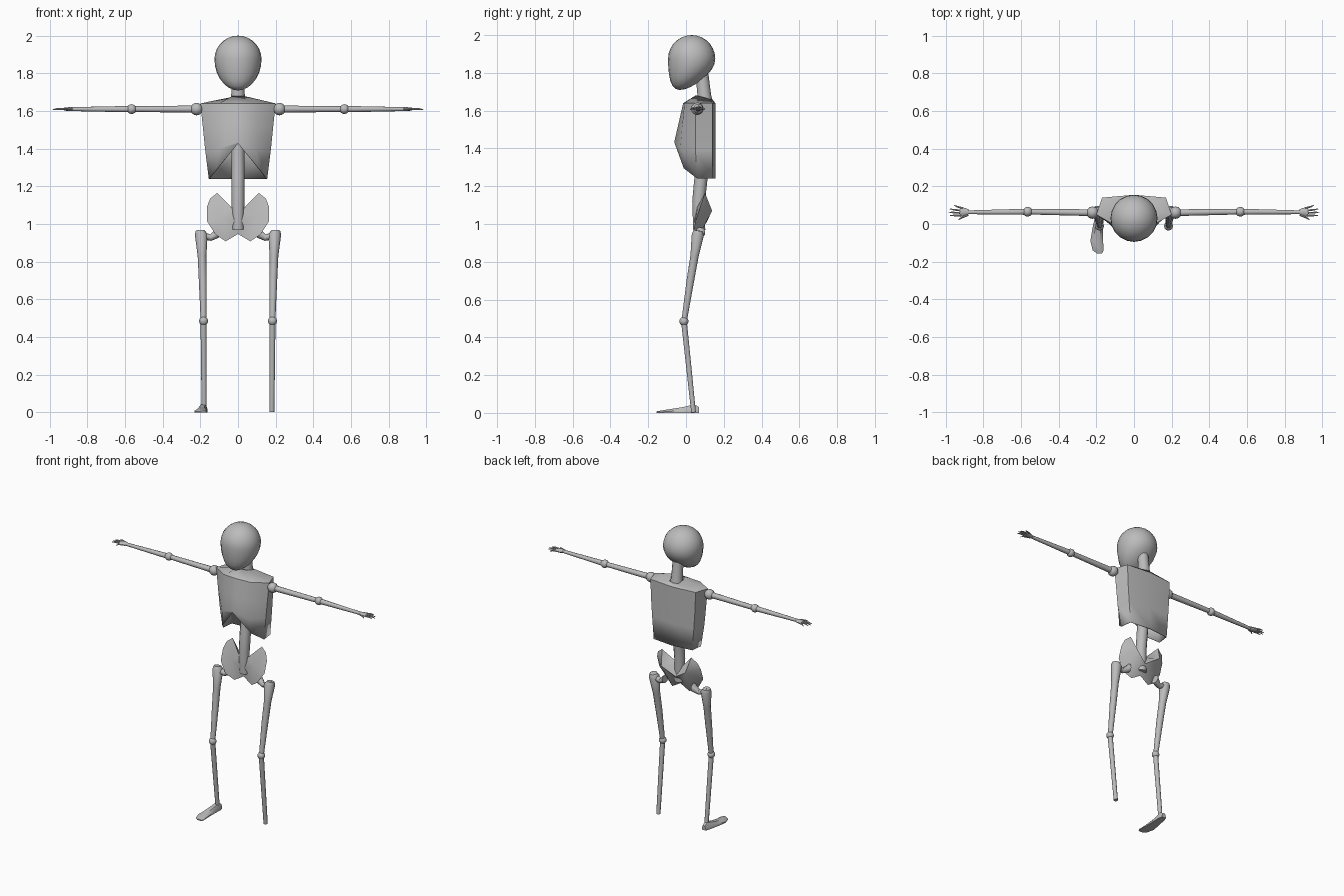
import bpy, bmesh, math
from mathutils import Vector

if "Cube" in bpy.data.objects:
    bpy.data.objects.remove(bpy.data.objects["Cube"])

bone = bpy.data.materials.new("bone_grey")
bone.diffuse_color = (0.5, 0.5, 0.5, 1)
bone.use_nodes = True
bone.node_tree.nodes["Principled BSDF"].inputs["Base Color"].default_value = bone.diffuse_color


def finish(name, bm, angle=40):
    bmesh.ops.remove_doubles(bm, verts=bm.verts, dist=0.0004)
    bmesh.ops.recalc_face_normals(bm, faces=bm.faces)
    me = bpy.data.meshes.new(name)
    bm.to_mesh(me)
    bm.free()
    me.materials.append(bone)
    ob = bpy.data.objects.new(name, me)
    bpy.context.collection.objects.link(ob)
    bpy.ops.object.select_all(action='DESELECT')
    ob.select_set(True)
    bpy.context.view_layer.objects.active = ob
    bpy.ops.object.shade_smooth_by_angle(angle=math.radians(angle))
    return ob


def loft(bm, rings, caps=True):
    rows = [[bm.verts.new(p) for p in r] for r in rings]
    n = len(rows[0])
    for a, b in zip(rows, rows[1:]):
        for i in range(n):
            j = (i + 1) % n
            bm.faces.new((a[i], a[j], b[j], b[i]))
    if caps:
        bm.faces.new(rows[0])
        bm.faces.new(rows[-1])


def tube_rings(pts, sides=10, s=1):
    """Round rings along a path of (x, y, z, radius)."""
    c = [Vector((s * p[0], p[1], p[2])) for p in pts]
    d0 = (c[-1] - c[0]).normalized()
    ref = Vector((0, 1, 0)) if abs(d0.y) < 0.8 else Vector((0, 0, 1))
    u = d0.cross(ref).normalized()
    v = d0.cross(u)
    return [[o + p[3] * (math.cos(t) * u + math.sin(t) * v)
             for t in [2 * math.pi * i / sides for i in range(sides)]]
            for o, p in zip(c, pts)]


def tube(name, pts, sides=10, s=1):
    bm = bmesh.new()
    loft(bm, tube_rings(pts, sides, s))
    return finish(name, bm)


def ball(name, loc, r):
    bm = bmesh.new()
    bmesh.ops.create_uvsphere(bm, u_segments=12, v_segments=8, radius=r)
    bmesh.ops.translate(bm, verts=bm.verts, vec=loc)
    return finish(name, bm)


# head: sphere pulled down and forward into a jaw
bm = bmesh.new()
R = 0.125
bmesh.ops.create_uvsphere(bm, u_segments=20, v_segments=14, radius=R)
for v in bm.verts:
    if v.co.z < 0:
        t = -v.co.z / R
        v.co.z *= 1.3 - 0.25 * v.co.y / R
        v.co.y -= 0.04 * t * t
    v.co += Vector((0, 0.03, 1.875))
finish("head", bm)

# neck and spine
tube("neck", [(0, .085, 1.79, .034), (0, .097, 1.68, .036), (0, .1, 1.63, .045)], 12)
tube("spine", [(0, .1, 1.62, .03), (0, .11, 1.45, .034), (0, .08, 1.25, .035),
               (0, .067, 1.12, .034), (0, .07, .97, .032)], 12)

# rib cage: open shell, half rings run from front centre to back centre
half_rings = [
    [(0, .05, 1.68), (.03, .057, 1.68), (.042, .09, 1.672), (.035, .13, 1.66), (0, .14, 1.66)],
    [(0, -.015, 1.64), (.1, -.008, 1.64), (.2, .05, 1.64), (.17, .14, 1.64), (0, .155, 1.64)],
    [(0, -.04, 1.53), (.1, -.02, 1.52), (.186, .05, 1.51), (.165, .14, 1.51), (0, .155, 1.51)],
    [(0, -.062, 1.435), (.1, -.03, 1.40), (.174, .05, 1.39), (.157, .14, 1.39), (0, .155, 1.39)],
    [(0, -.06, 1.427), (.11, -.012, 1.295), (.155, .06, 1.24), (.145, .14, 1.24), (0, .155, 1.24)],
]
bm = bmesh.new()
loft(bm, [h + [(-x, y, z) for x, y, z in h[-2:0:-1]] for h in half_rings], caps=False)
cage = finish("rib_cage", bm)
sol = cage.modifiers.new("thickness", 'SOLIDIFY')
sol.thickness = 0.005
sol.offset = -1

# pelvis: two lobes, each a rim fanned to a front and a back middle point
rim = [(0, .055, 1.08), (.037, .06, 1.09), (.11, .1, 1.165), (.148, .09, 1.135),
       (.165, .075, 1.09), (.165, .05, 1.015), (.12, .035, .945), (.065, .055, .908),
       (0, .06, .947)]
bm = bmesh.new()
for s in (-1, 1):
    for middle, crease in (((.09, .055, 1.04), (0, .04, 1.01)),
                           ((.09, .138, 1.07), (0, .11, 1.01))):
        loop = rim + [crease]
        vs = [bm.verts.new((s * x, y, z)) for x, y, z in loop]
        m = bm.verts.new((s * middle[0], middle[1], middle[2]))
        for i in range(len(vs)):
            bm.faces.new((vs[i], vs[(i + 1) % len(vs)], m))
finish("pelvis", bm, 50)

# fingers as (root x, root y, tip x, tip y); the last is the thumb
fingers = [(.918, .082, .955, .1), (.922, .07, .978, .08), (.922, .058, .985, .063),
           (.92, .046, .978, .045), (.895, .048, .932, .022)]

for s, side in ((-1, "right"), (1, "left")):
    # arm
    ball(side + "_shoulder", (s * .22, .06, 1.61), .033)
    tube(side + "_upper_arm", [(.22, .06, 1.61, .019), (.56, .065, 1.61, .015)], 10, s)
    ball(side + "_elbow", (s * .565, .065, 1.61), .026)
    tube(side + "_forearm", [(.565, .065, 1.61, .017), (.9, .062, 1.61, .01)], 10, s)

    # hand: flattened palm with thin fingers
    bm = bmesh.new()
    loft(bm, [[(s * x, .064 + w * math.cos(i * math.pi / 4), 1.61 + h * math.sin(i * math.pi / 4))
               for i in range(8)]
              for x, w, h in ((.875, .011, .01), (.895, .021, .011), (.925, .026, .007))])
    for x0, y0, x1, y1 in fingers:
        loft(bm, tube_rings([(x0 - .015, y0, 1.61, .006), (x0 * .4 + x1 * .6, y0 * .4 + y1 * .6, 1.611, .005),
                             (x1, y1, 1.606, .002)], 6, s))
    finish(side + "_hand", bm)

    # leg
    tube(side + "_hip_neck", [(.2, .065, .945, .022), (.145, .065, .927, .017),
                              (.105, .075, .955, .028)], 10, s)
    tube(side + "_thigh", [(.2, .065, .965, .024), (.195, .063, .945, .034), (.191, .045, .83, .023),
                           (.187, .023, .7, .021), (.183, -.01, .485, .015)], 10, s)
    ball(side + "_knee", (s * .183, -.011, .485), .024)
    tube(side + "_shin", [(.183, -.011, .485, .016), (.18, .04, .003, .013)], 10, s)

# foot: only the right leg has one
sections = [(.07, -.183, .015, .03), (.045, -.184, .022, .045), (-.02, -.192, .028, .03),
            (-.09, -.198, .034, .019), (-.14, -.19, .029, .011), (-.156, -.183, .014, .008)]
outline = [(-1, 0), (-1, .4), (-.5, 1), (.5, 1), (1, .4), (1, 0)]
bm = bmesh.new()
loft(bm, [[(xc + w * a, y, h * b) for a, b in outline] for y, xc, w, h in sections])
finish("right_foot", bm)
